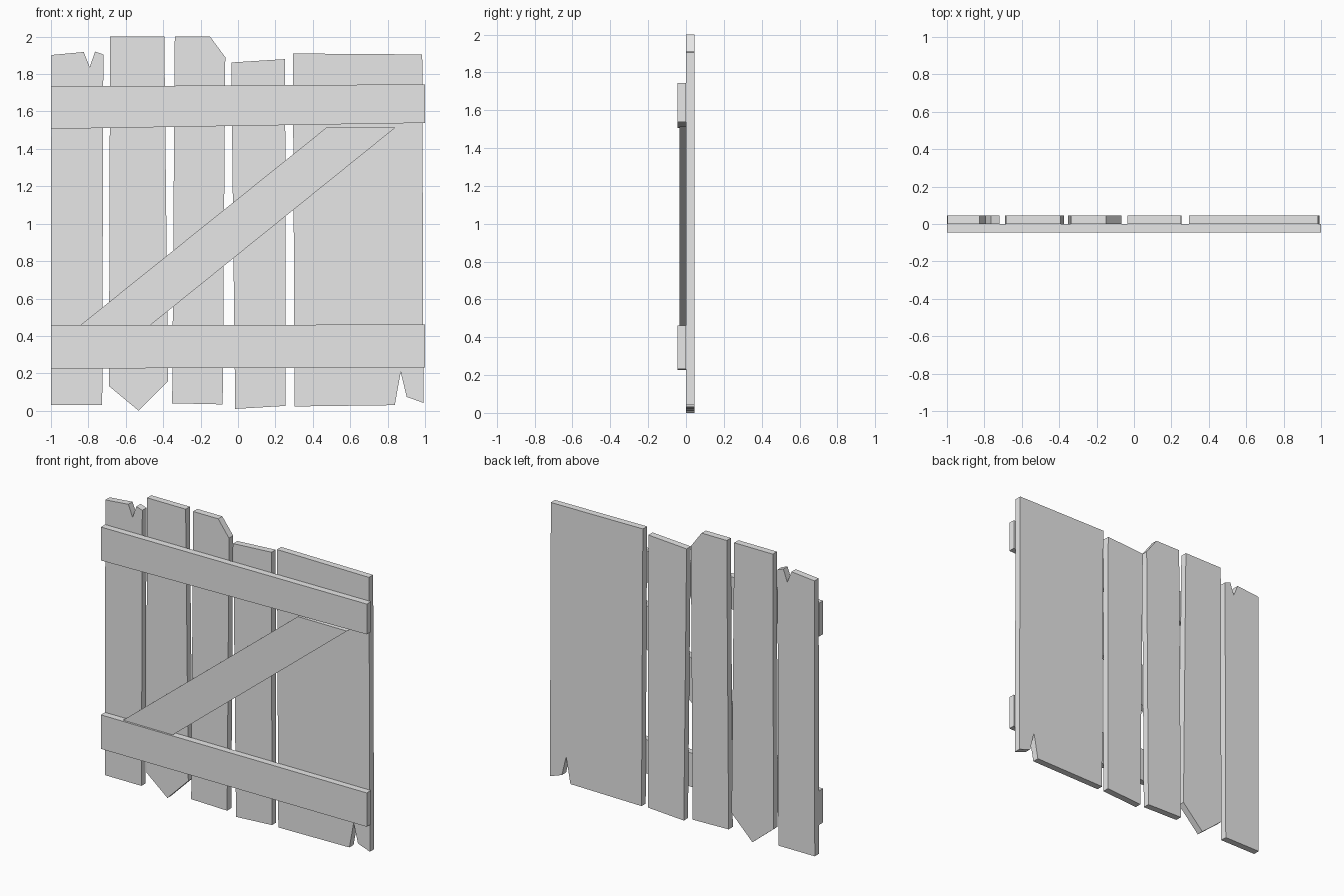
import bpy
import bmesh

cube = bpy.data.objects.get("Cube")
if cube:
    bpy.data.objects.remove(cube, do_unlink=True)

# Single flat grey
grey = bpy.data.materials.new("plain_grey")
grey.use_nodes = True
grey.diffuse_color = (0.8, 0.8, 0.8, 1)
grey.node_tree.nodes["Principled BSDF"].inputs["Base Color"].default_value = (0.8, 0.8, 0.8, 1)


def board(name, outline, front, back):
    """Extrude a front (x, z) outline from y = front to y = back."""
    bm = bmesh.new()
    face = bm.faces.new([bm.verts.new((x, front, z)) for x, z in outline])
    result = bmesh.ops.extrude_face_region(bm, geom=[face])
    for v in result["geom"]:
        if isinstance(v, bmesh.types.BMVert):
            v.co.y = back
    bmesh.ops.recalc_face_normals(bm, faces=bm.faces)
    mesh = bpy.data.meshes.new(name)
    bm.to_mesh(mesh)
    bm.free()
    mesh.materials.append(grey)
    obj = bpy.data.objects.new(name, mesh)
    bpy.context.collection.objects.link(obj)
    return obj


THICK = 0.045

# Upright planks with worn ends
planks = {
    "plank_notched_top": [(-1, .03), (-.726, .03), (-.72, 1.905), (-.764, 1.92),
                          (-.793, 1.838), (-.825, 1.918), (-.998, 1.902)],
    "plank_pointed_foot": [(-.69, .132), (-.531, .01), (-.374, .158), (-.394, 2), (-.684, 2)],
    "plank_clipped_corner": [(-.352, .04), (-.082, .034), (-.068, 1.89), (-.149, 2), (-.338, 2)],
    "plank_short": [(-.015, .01), (.255, .026), (.252, 1.88), (-.036, 1.862)],
    "plank_wide": [(.303, .023), (.838, .03), (.87, .207), (.902, .074),
                   (.992, .042), (.985, 1.905), (.293, 1.91)],
}
# The pointed foot touches the ground
planks["plank_pointed_foot"][1] = (-.531, 0)
for name, outline in planks.items():
    board(name, outline, 0, THICK)

# Cross rails on the front
board("top_rail", [(-1, 1.507), (1, 1.539), (1, 1.745), (-1, 1.734)], -THICK, 0)
board("bottom_rail", [(-1, .226), (1, .231), (1, .461), (-1, .457)], -THICK, 0)

# Thinner diagonal brace between the rails
board("diagonal_brace", [(-.841, .459), (-.467, .459), (.843, 1.515), (.474, 1.515)], -.034, 0)
